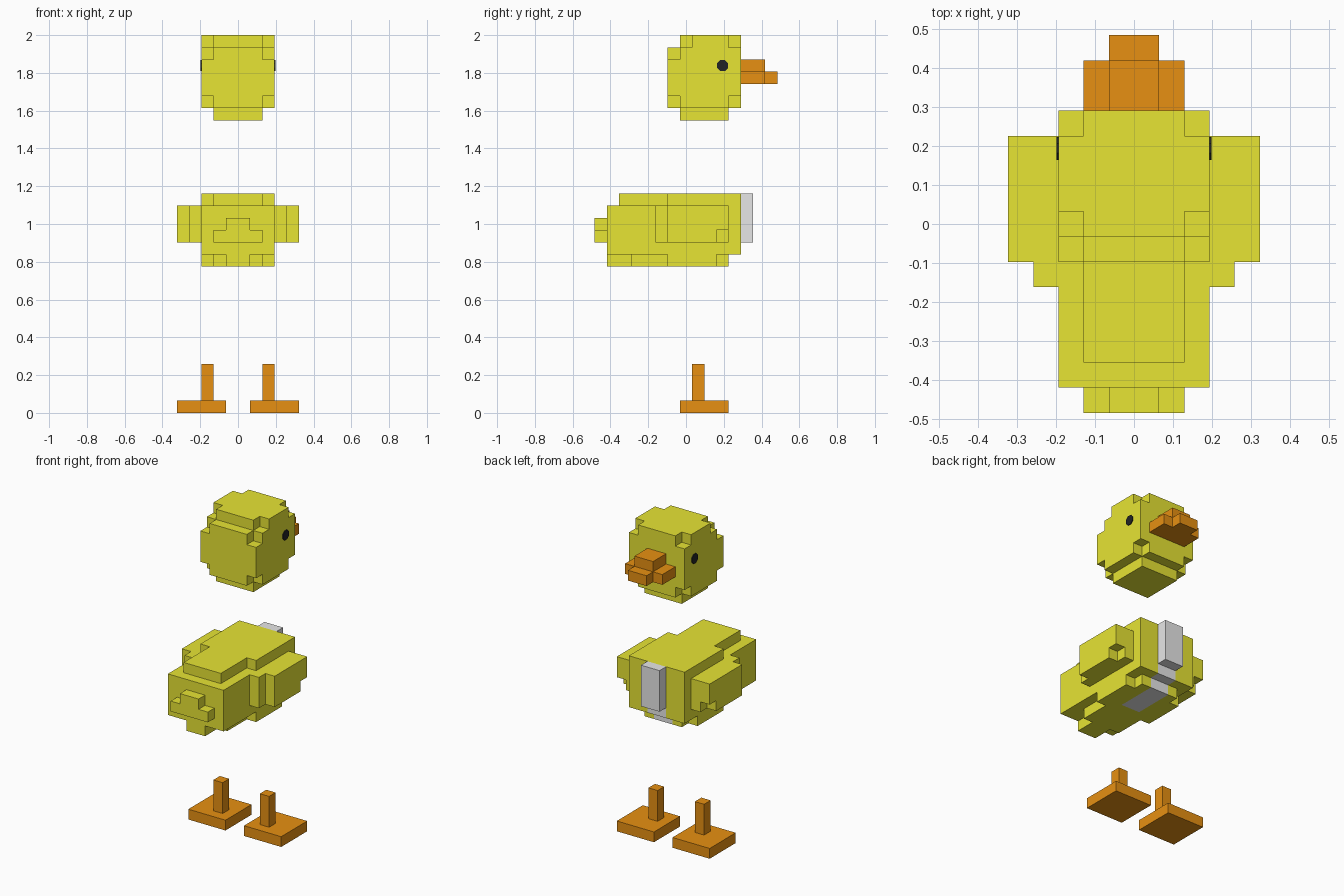
import bpy, bmesh, math
from mathutils import Matrix, Vector

if "Cube" in bpy.data.objects:
    bpy.data.objects.remove(bpy.data.objects["Cube"])

U = 2 / 31          # edge of one cube cell
Y0 = 7.5            # cell row 0 starts at y = -7.5 cells


def material(name, rgb):
    m = bpy.data.materials.new(name)
    m.diffuse_color = (*rgb, 1)
    m.use_nodes = True
    m.node_tree.nodes["Principled BSDF"].inputs["Base Color"].default_value = m.diffuse_color
    return m


YELLOW = material("yellow", (0.80, 0.78, 0.034))
ORANGE = material("orange", (0.80, 0.28, 0.006))
WHITE = material("white", (0.80, 0.80, 0.80))
BLACK = material("black", (0.015, 0.017, 0.018))


def finish(name, bm, mats):
    mesh = bpy.data.meshes.new(name)
    bm.to_mesh(mesh)
    bm.free()
    for m in mats:
        mesh.materials.append(m)
    ob = bpy.data.objects.new(name, mesh)
    bpy.context.collection.objects.link(ob)
    return ob


def sym(half, y0, y1, z0, z1):
    """Box of cells centred on x = 0; rows counted from the front."""
    return (-half, half, y0, y1, z0, z1)


def pair(x0, x1, *rest):
    """Two mirrored boxes of cells."""
    return [(x0, x1, *rest), (-x1, -x0, *rest)]


def voxels(name, mats, steps):
    """Fill (material index) or carve (None) boxes, then skin the outside."""
    cells = {}
    for (x0, x1, y0, y1, z0, z1), mat in steps:
        for x in range(x0, x1):
            for y in range(y0, y1):
                for z in range(z0, z1):
                    if mat is None:
                        cells.pop((x, y, z), None)
                    else:
                        cells[x, y, z] = mat
    bm = bmesh.new()
    verts = {}

    def vert(p):
        if p not in verts:
            verts[p] = bm.verts.new((p[0] * U, (p[1] - Y0) * U, p[2] * U))
        return verts[p]

    for c, mat in cells.items():
        for axis in range(3):
            for side in (0, 1):
                n = list(c)
                n[axis] += 2 * side - 1
                if tuple(n) in cells:
                    continue
                a, b = (axis + 1) % 3, (axis + 2) % 3
                ring = []
                for i, j in ((0, 0), (1, 0), (1, 1), (0, 1)):
                    p = list(c)
                    p[axis] += side
                    p[a] += i
                    p[b] += j
                    ring.append(vert(tuple(p)))
                f = bm.faces.new(ring if side else ring[::-1])
                f.material_index = mat
    bmesh.ops.dissolve_limit(bm, angle_limit=0.01, verts=bm.verts[:],
                             edges=bm.edges[:], delimit={'MATERIAL'})
    return finish(name, bm, mats)


def fill(boxes, mat=0):
    return [(b, mat) for b in boxes]


# Head: block with chipped corners
voxels("head", [YELLOW],
       fill([sym(2, 7, 11, 24, 25), sym(3, 6, 12, 25, 30), sym(3, 7, 12, 30, 31)])
       + fill(pair(2, 3, 7, 8, 30, 31) + pair(2, 3, 11, 12, 30, 31)
              + pair(2, 3, 6, 7, 29, 30)
              + pair(2, 3, 6, 7, 25, 26) + pair(2, 3, 11, 12, 25, 26), None))

# Beak
voxels("beak", [ORANGE],
       fill([sym(2, 12, 14, 27, 28), sym(1, 14, 15, 27, 28), sym(1, 12, 14, 28, 29)]))

# Body with tail, wings and a white breast stripe
voxels("body", [YELLOW, WHITE],
       fill([sym(3, 1, 12, 13, 17),                             # trunk
             sym(2, 2, 6, 17, 18), sym(3, 6, 12, 17, 18),       # back
             sym(1, 1, 3, 12, 13), sym(2, 3, 6, 12, 13),        # belly
             sym(3, 6, 10, 12, 13), sym(2, 10, 11, 12, 13),
             sym(2, 0, 1, 14, 15), sym(1, 0, 1, 15, 16)])       # tail
       + fill(pair(3, 4, 5, 11, 14, 17) + pair(4, 5, 6, 11, 14, 17))  # wings
       + fill(pair(4, 5, 10, 11, 14, 15), None)
       + fill([sym(1, 12, 13, 14, 18), sym(1, 11, 12, 13, 14),
               sym(1, 7, 11, 12, 13)], 1))                      # stripe

# Feet with legs, and eye plates, one per side
for side, s in (("right", 1), ("left", -1)):
    i = 0 if s == 1 else 1
    voxels(side + "_foot", [ORANGE],
           fill([pair(1, 5, 7, 11, 0, 1)[i], pair(2, 3, 8, 9, 1, 4)[i]]))
    bm = bmesh.new()
    bmesh.ops.create_cone(
        bm, cap_ends=True, segments=8, radius1=0.032, radius2=0.032, depth=0.006,
        matrix=Matrix.Translation(Vector((s * (3 * U + 0.002), 3 * U, 28.5 * U)))
        @ Matrix.Rotation(math.pi / 2, 4, 'Y') @ Matrix.Rotation(math.pi / 8, 4, 'Z'))
    finish(side + "_eye", bm, [BLACK])
